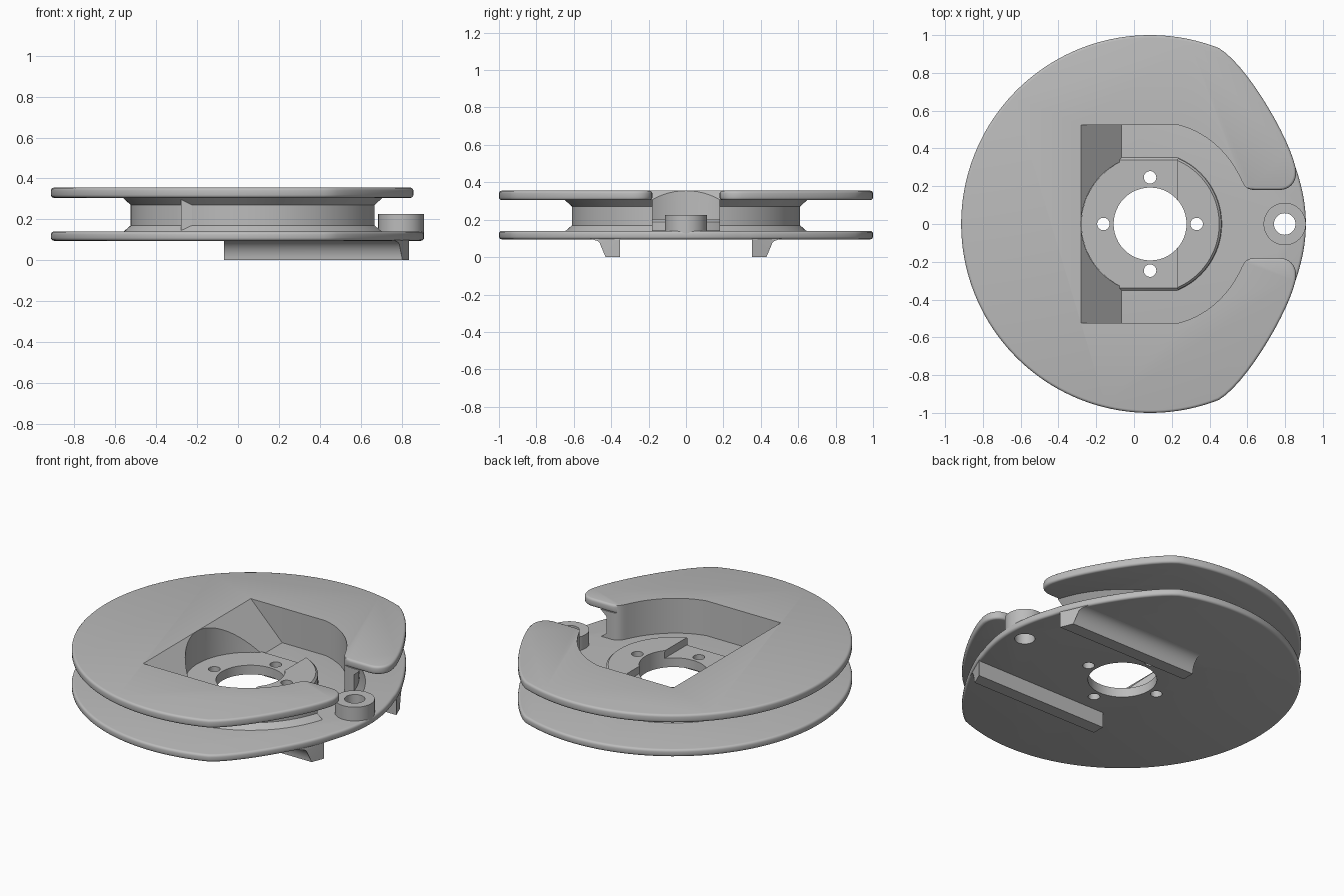
import bpy, bmesh, math
from mathutils import Vector
from mathutils.geometry import interpolate_bezier

if "Cube" in bpy.data.objects:
    bpy.data.objects.remove(bpy.data.objects["Cube"])

CX = 0.085                                   # axis of the spool
FLOOR, TOP = 0.14, 0.355

grey = bpy.data.materials.new("plain grey")
grey.use_nodes = True
grey.diffuse_color = (0.5, 0.5, 0.5, 1)
grey.node_tree.nodes["Principled BSDF"].inputs["Base Color"].default_value = (0.5, 0.5, 0.5, 1)


def arc(r, a0, a1, n, cx=CX):
    angles = [math.radians(a0 + (a1 - a0) * i / n) for i in range(n + 1)]
    return [(cx + r * math.cos(a), r * math.sin(a)) for a in angles]


def bezier(a, b, c, d, n=14):
    pts = interpolate_bezier(*[Vector((*p, 0)) for p in (a, b, c, d)], n)
    return [(p.x, p.y) for p in pts]


def mirrored(half):
    """Close a half outline (y >= 0) with its reflection in y."""
    return half + [(x, -y) for x, y in reversed(half) if abs(y) > 1e-5]


def loft(name, layers, bevel=0, rule=None):
    """Skin matching outlines given as (points, z); bevel cap edges chosen by rule."""
    bm = bmesh.new()
    rings = [[bm.verts.new((x, y, z)) for x, y in pts] for pts, z in layers]
    n = len(rings[0])
    for lo, hi in zip(rings, rings[1:]):
        for i in range(n):
            j = (i + 1) % n
            bm.faces.new((lo[i], lo[j], hi[j], hi[i]))
    caps = [bm.faces.new(rings[0]), bm.faces.new(rings[-1])]
    bmesh.ops.recalc_face_normals(bm, faces=bm.faces)
    if bevel:
        edges = [e for f in caps for e in f.edges
                 if rule is None or all(rule(v.co) for v in e.verts)]
        bmesh.ops.bevel(bm, geom=edges, offset=bevel, segments=3, profile=0.5, affect='EDGES')
    mesh = bpy.data.meshes.new(name)
    bm.to_mesh(mesh)
    bm.free()
    mesh.materials.append(grey)
    ob = bpy.data.objects.new(name, mesh)
    bpy.context.collection.objects.link(ob)
    return ob


def prism(name, pts, z0, z1, **kw):
    return loft(name, [(pts, z0), (pts, z1)], **kw)


def cut(ob, cutter):
    bpy.context.view_layer.objects.active = ob
    mod = ob.modifiers.new("cut", 'BOOLEAN')
    mod.operation, mod.solver, mod.object = 'DIFFERENCE', 'EXACT', cutter
    bpy.ops.object.modifier_apply(modifier=mod.name)


def drill(obs, x, y, r):
    hole = prism("hole_cutter", [(px, py + y) for px, py in arc(r, 0, 352.5, 47, x)], -0.1, 0.5)
    for ob in obs:
        cut(ob, hole)
    bpy.data.objects.remove(hole)


# Shared outline: round back and sloping shoulder
shoulder = bezier((0.855, 0.30), (0.82, 0.46), (0.60, 0.84), (0.45, 0.931))
back = arc(1.0, 68.6, 180, 60)[1:]

# Lower flange
nose = bezier((0.91, 0), (0.91, 0.10), (0.89, 0.20), (0.855, 0.30))
lower_flange = prism("lower_flange", mirrored(nose + shoulder[1:] + back), 0.095, FLOOR, bevel=0.014)

# Pocket and slot edge shared by the upper flange and the hub
pocket = (bezier((0.64, 0.18), (0.59, 0.18), (0.58, 0.21), (0.565, 0.24), 8)
          + bezier((0.565, 0.24), (0.50, 0.38), (0.38, 0.49), (0.23, 0.525))[1:]
          + [(-0.28, 0.525)])


def c_outline(outer):
    """C-shaped outline from an outer half path (slot to back) and the pocket."""
    other = [(x, -y) for x, y in reversed(outer) if abs(y) > 1e-5]
    return outer + other + [(x, -y) for x, y in pocket] + pocket[::-1]


# Upper flange with rounded slot corners
corner = bezier((0.77, 0.18), (0.83, 0.18), (0.87, 0.23), (0.855, 0.30), 10)
upper_flange = prism("upper_flange", c_outline(corner + shoulder[1:] + back), 0.305, TOP,
                     bevel=0.014, rule=lambda p: p.x > 0.6 or p.length > 0.8)


# Hub with flared ends
def hub_ring(r):
    return c_outline(arc(r, math.degrees(math.asin(0.18 / r)), 180, 48))


hub = loft("hub", [(hub_ring(r), z) for r, z in
                   ((0.65, 0.135), (0.61, 0.17), (0.61, 0.27), (0.65, 0.307))])

# Sloped ramp at the back of the pocket, scooped by the seat cylinder
ramp = loft("pocket_ramp", [([(-0.285, y), (-0.065, y), (-0.28, y)], z) for y, z in ((0, 0), (0, 1))])
for v, (x, y, z) in zip(ramp.data.vertices, [(x, y, z) for y in (-0.525, 0.525)
                        for x, z in ((-0.28, 0.13), (-0.065, FLOOR), (-0.28, TOP))]):
    v.co = (x, y, z)
bm = bmesh.new()
bm.from_mesh(ramp.data)
bmesh.ops.recalc_face_normals(bm, faces=bm.faces)
bm.to_mesh(ramp.data)
bm.free()
scoop = prism("scoop_cutter", arc(0.365, 0, 355, 71), 0.1, 0.5)
cut(ramp, scoop)
bpy.data.objects.remove(scoop)


# Bearing seat: low pad with flats, and a raised step toward the slot
def pad_outline(r, flat):
    a = math.degrees(math.asin(flat / r))
    return mirrored(arc(r, 0, a, 24) + [(-0.11, flat)] + arc(0.364, 122, 180, 20))


seat_pad = loft("seat_pad", [(pad_outline(0.38, 0.353), 0.13), (pad_outline(0.38, 0.353), FLOOR),
                             (pad_outline(0.368, 0.34), 0.152)])


def step_outline(r):
    return arc(r, -67, 67, 40)


seat_step = loft("seat_step", [(step_outline(0.378), 0.13), (step_outline(0.378), 0.188),
                               (step_outline(0.366), 0.20)])
for v in seat_step.data.vertices:
    v.co.x = max(v.co.x, 0.23)

# Pin boss in the slot
pin_boss = prism("pin_boss", arc(0.112, 0, 352.5, 47, 0.798), 0.12, 0.225)

# Through holes
base_parts = [lower_flange, seat_pad, seat_step]
drill(base_parts, CX, 0, 0.193)
for i in range(4):
    a = i * math.pi / 2
    drill(base_parts, CX + 0.247 * math.cos(a), 0.247 * math.sin(a), 0.033)
drill([lower_flange, pin_boss], 0.798, 0, 0.057)


# Under rails: filleted profile, trimmed to the shoulder
def edge_x(y):
    for (x0, y0), (x1, y1) in zip(shoulder, shoulder[1:]):
        if y0 <= y <= y1:
            return x0 + (x1 - x0) * (y - y0) / (y1 - y0) - 0.004
    return shoulder[0][0]


profile = [(0.352, 0.10), (0.352, 0), (0.43, 0)]
profile += [(0.51 - 0.08 * math.cos(a), 0.097 * math.sin(a))
            for a in (math.pi / 2 * i / 10 for i in range(1, 11))] + [(0.51, 0.10)]
for side, label in ((1, "back"), (-1, "front")):
    bm = bmesh.new()
    start = [bm.verts.new((-0.068, side * y, z)) for y, z in profile]
    end = [bm.verts.new((edge_x(y), side * y, z)) for y, z in profile]
    n = len(profile)
    for i in range(n):
        j = (i + 1) % n
        bm.faces.new((start[i], start[j], end[j], end[i]))
    bm.faces.new(start)
    bmesh.ops.triangulate(bm, faces=[bm.faces.new(end)])
    bmesh.ops.recalc_face_normals(bm, faces=bm.faces)
    mesh = bpy.data.meshes.new(label + "_rail")
    bm.to_mesh(mesh)
    bm.free()
    mesh.materials.append(grey)
    bpy.context.collection.objects.link(bpy.data.objects.new(label + "_rail", mesh))

# Smooth shading with sharp edges kept
bpy.ops.object.select_all(action='DESELECT')
for ob in bpy.context.collection.objects:
    if ob.type == 'MESH':
        ob.select_set(True)
        bpy.context.view_layer.objects.active = ob
bpy.ops.object.shade_smooth_by_angle(angle=math.radians(35))
